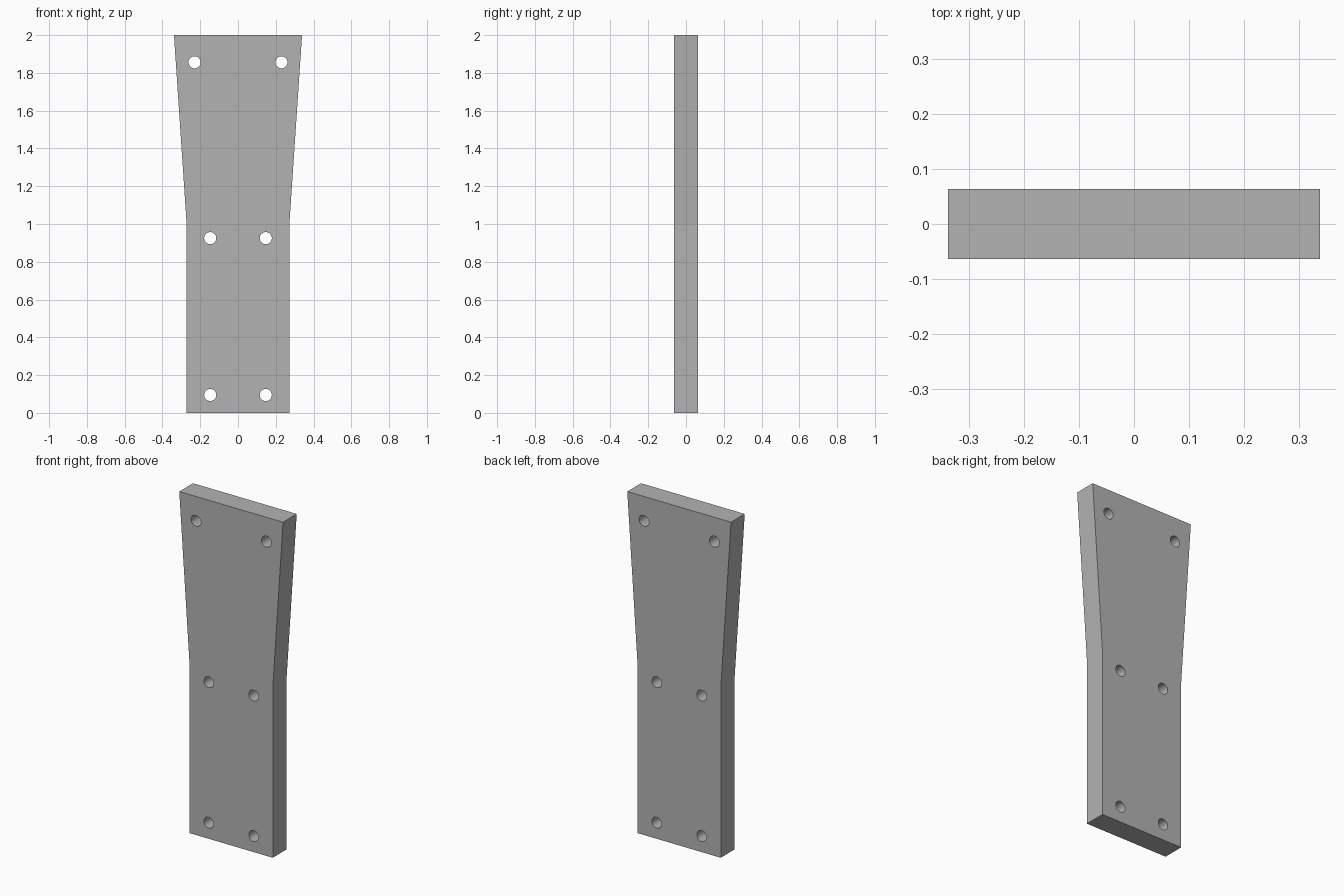
import bpy
import bmesh
import math
from mathutils import Matrix

cube = bpy.data.objects.get("Cube")
if cube:
    bpy.data.objects.remove(cube, do_unlink=True)

HALF_THICKNESS = 0.064
HOLE_RADIUS = 0.032

grey = bpy.data.materials.new("plain grey")
grey.use_nodes = True
colour = (0.45, 0.45, 0.45, 1.0)
grey.diffuse_color = colour
grey.node_tree.nodes["Principled BSDF"].inputs["Base Color"].default_value = colour


def add_object(name, bm):
    bmesh.ops.recalc_face_normals(bm, faces=bm.faces)
    mesh = bpy.data.meshes.new(name)
    bm.to_mesh(mesh)
    bm.free()
    mesh.materials.append(grey)
    obj = bpy.data.objects.new(name, mesh)
    bpy.context.collection.objects.link(obj)
    return obj


# Plate: straight lower half, flared upper half
right_side = [(0.272, 0.0), (0.272, 1.0), (0.339, 2.0)]
outline = right_side + [(-x, z) for x, z in reversed(right_side)]
bm = bmesh.new()
face = bm.faces.new([bm.verts.new((x, -HALF_THICKNESS, z)) for x, z in outline])
extruded = bmesh.ops.extrude_face_region(bm, geom=[face])["geom"]
bmesh.ops.translate(bm, vec=(0, 2 * HALF_THICKNESS, 0),
                    verts=[v for v in extruded if isinstance(v, bmesh.types.BMVert)])
plate = add_object("mounting_plate", bm)

# Drills for the three mirrored pairs of screw holes
bm = bmesh.new()
for x, z in [(0.147, 0.095), (0.147, 0.925), (0.23, 1.856)]:
    for side in (-1, 1):
        place = Matrix.Translation((side * x, 0, z)) @ Matrix.Rotation(math.pi / 2, 4, "X")
        bmesh.ops.create_cone(bm, cap_ends=True, segments=32, radius1=HOLE_RADIUS,
                              radius2=HOLE_RADIUS, depth=4 * HALF_THICKNESS, matrix=place)
drills = add_object("hole_cutters", bm)
drills.hide_render = True

# Cut the holes, then discard the drills
cut = plate.modifiers.new("screw holes", "BOOLEAN")
cut.operation = "DIFFERENCE"
cut.solver = "EXACT"
cut.object = drills
bpy.ops.object.select_all(action="DESELECT")
bpy.context.view_layer.objects.active = plate
plate.select_set(True)
bpy.ops.object.modifier_apply(modifier=cut.name)
bpy.data.objects.remove(drills, do_unlink=True)

# Smooth hole walls, crisp plate edges; the slight side bend stays sharp
bpy.ops.object.shade_smooth_by_angle(angle=math.radians(30))
for polygon in plate.data.polygons:
    if polygon.area > 0.05:
        polygon.use_smooth = False
